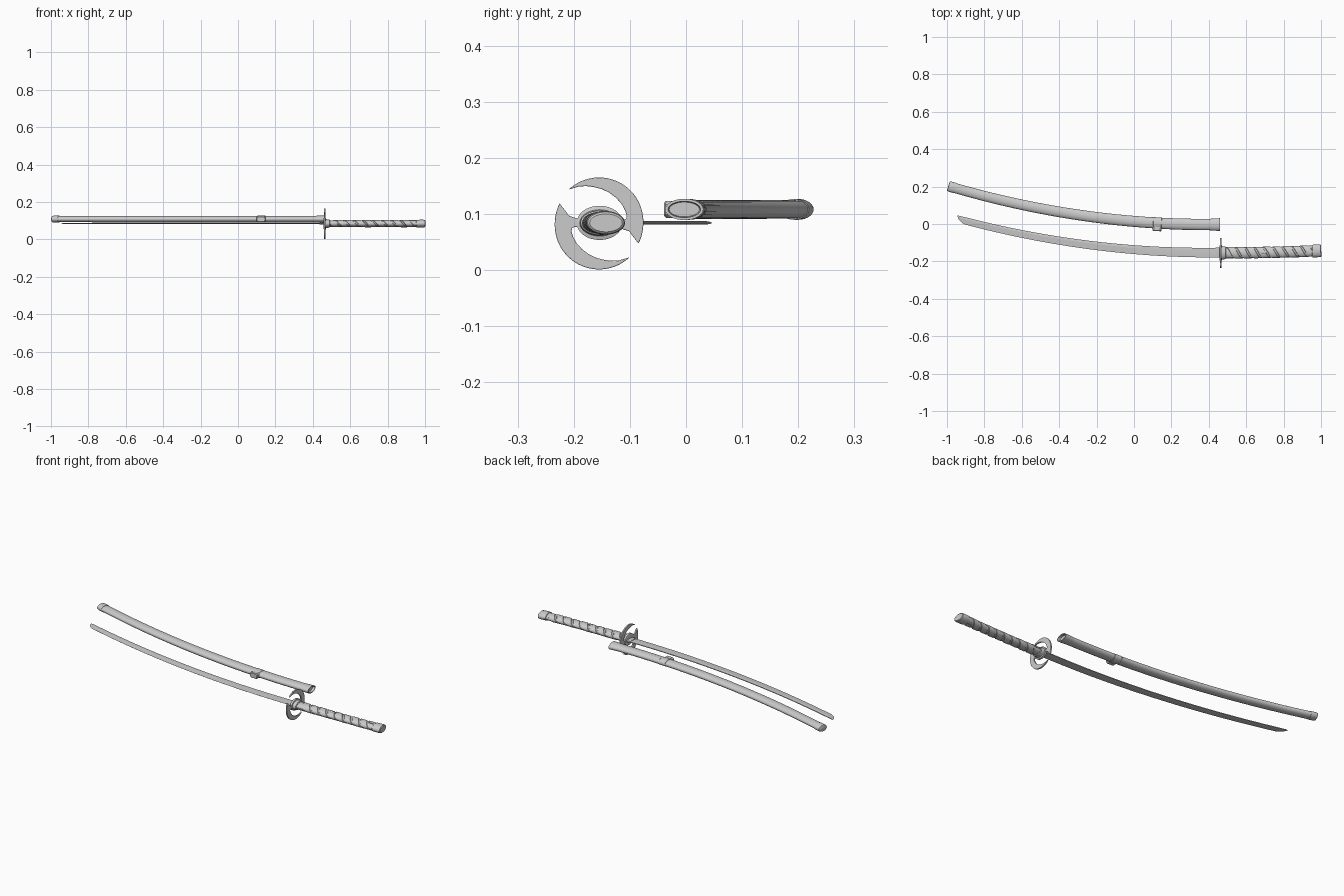
import bpy, bmesh, math
from mathutils import Vector

if "Cube" in bpy.data.objects:
    bpy.data.objects.remove(bpy.data.objects["Cube"])

SHEATH_Z, SWORD_Z = 0.108, 0.084


def sheath_y(x):
    return -0.003 + 0.106 * min(x - 0.40, 0) ** 2


def blade_y(x):
    return -0.153 + 0.1 * min(x - 0.40, 0) ** 2


def grip_y(x):
    return -0.154 + 0.04 * (x - 0.47) ** 2


def place(path, x, side, up, z0):
    """Point offset sideways and upward from a curved centre line."""
    d = (path(x + 0.001) - path(x - 0.001)) / 0.002
    n = Vector((-d, 1, 0)).normalized()
    return Vector((x, path(x), z0)) + n * side + Vector((0, 0, up))


def ellipse(path, x, a, b, z0, n=32):
    return [place(path, x, a * math.cos(2 * math.pi * i / n),
                  b * math.sin(2 * math.pi * i / n), z0) for i in range(n)]


def finish(name, bm, angle=35):
    bmesh.ops.recalc_face_normals(bm, faces=bm.faces)
    me = bpy.data.meshes.new(name)
    bm.to_mesh(me)
    bm.free()
    ob = bpy.data.objects.new(name, me)
    bpy.context.collection.objects.link(ob)
    bpy.ops.object.select_all(action='DESELECT')
    ob.select_set(True)
    bpy.context.view_layer.objects.active = ob
    bpy.ops.object.shade_smooth_by_angle(angle=math.radians(angle))
    return ob


def loft(name, rings, angle=35):
    bm = bmesh.new()
    vs = [[bm.verts.new(p) for p in r] for r in rings]
    n = len(vs[0])
    for r, s in zip(vs, vs[1:]):
        for i in range(n):
            j = (i + 1) % n
            bm.faces.new((r[i], r[j], s[j], s[i]))
    bm.faces.new(vs[0])
    bm.faces.new(vs[-1])
    return finish(name, bm, angle)


def tube(name, path, z0, stations):
    return loft(name, [ellipse(path, x, a, b, z0) for x, a, b in stations])


# Scabbard body, slightly tapered along its curve
body = []
for i in range(41):
    t = i / 40
    body.append((-0.985 + 1.43 * t, 0.0265 + 0.004 * t, 0.0165 + 0.001 * t))
tube("scabbard", sheath_y, SHEATH_Z, body)

# Scabbard end cap and recessed mouth
tube("scabbard_end_cap", sheath_y, SHEATH_Z,
     [(-0.957, 0.0265, 0.0165), (-0.957, 0.028, 0.0185), (-0.985, 0.028, 0.0185),
      (-0.991, 0.0265, 0.017), (-0.993, 0.022, 0.013)])
tube("scabbard_mouth", sheath_y, SHEATH_Z,
     [(0.40, 0.0300, 0.0174), (0.43, 0.0325, 0.0185), (0.46, 0.0340, 0.0190),
      (0.46, 0.0290, 0.0145), (0.447, 0.0270, 0.0130)])

# Cord band and knob on the scabbard
tube("scabbard_band", sheath_y, SHEATH_Z,
     [(0.102, 0.029, 0.017), (0.104, 0.0305, 0.0185),
      (0.146, 0.0305, 0.0185), (0.148, 0.029, 0.017)])
loft("cord_knob", [[place(sheath_y, 0.125 + sx * w, y, sz * h, SHEATH_Z)
                    for sx, sz in ((-1, -.6), (-.7, -1), (.7, -1), (1, -.6),
                                   (1, .6), (.7, 1), (-.7, 1), (-1, .6))]
                   for y, w, h in ((-0.02, .024, .015), (-0.040, .024, .015),
                                   (-0.043, .021, .012))])

# Blade: flat spine, ridge line and cutting edge sweeping up to the point
stations = [(0.47 - 1.37 * i / 40, 0.026 - 0.007 * i / 40, -1) for i in range(41)]
stations += [(-0.917, .0187, -.75), (-0.932, .0184, -.3),
             (-0.942, .018, .25), (-0.949, .018, .93)]
rings = []
for x, w, e in stations:
    lo, ridge = e * w, w - 0.3 * (w - e * w)
    k = min(1, (1 - e) / 1.2)
    rings.append([place(blade_y, x, s, u * k, SWORD_Z) for s, u in
                  ((w, .002), (ridge, .0032), (lo, .0002), (lo, -.0002),
                   (ridge, -.0032), (w, -.002))])
loft("blade", rings, 10)

# Blade collar
loft("blade_collar", [[place(blade_y, x, s, u, SWORD_Z) for s, u in
                       ((w, .004), (0, .005), (-w, .0015), (-w, -.0015),
                        (0, -.005), (w, -.004))]
                      for x, w in ((0.435, .0265), (0.462, .0275))], 20)

# Guard: two mirrored crescents joined by flared tabs
outer = [(0.079 + 0.003 * max(0, math.sin(a)), a) for a in
         (math.radians(-27 + 159 * i / 28) for i in range(29))]
crescent = [(r * math.cos(a), r * math.sin(a)) for r, a in outer]
crescent += [(-.035, .066), (-.022, .0665), (-.010, .065), (.004, .0615),
             (.018, .055), (.030, .046), (.040, .035), (.046, .024),
             (.0495, .014), (.048, .008), (.042, .006), (.025, .010),
             (.025, -.010), (.042, -.010), (.054, -.014), (.058, -.020)]
bm = bmesh.new()
for sign in (1, -1):
    face = bm.faces.new([bm.verts.new((0.460, -0.155 + sign * y, 0.083 + sign * z))
                         for y, z in crescent])
    ext = bmesh.ops.extrude_face_region(bm, geom=[face], use_keep_orig=True)
    bmesh.ops.translate(bm, vec=(0.008, 0, 0),
                        verts=[v for v in ext["geom"] if isinstance(v, bmesh.types.BMVert)])
guard = finish("guard", bm)
bev = guard.modifiers.new("soft_edge", 'BEVEL')
bev.width, bev.segments = 0.0012, 2
tube("guard_washer", grip_y, SWORD_Z,
     [(0.458, .039, .029), (0.459, .041, .0305), (0.470, .041, .0305), (0.471, .039, .029)])

# Grip collar, core and pommel cap
tube("grip_collar", grip_y, SWORD_Z,
     [(0.469, .034, .022), (0.471, .0355, .0235), (0.488, .034, .0215), (0.491, .031, .018)])


def waist(x):
    t = (x - 0.72) / 0.25
    return 0.0275 + 0.002 * t * t, 0.0160 + 0.001 * t * t


tube("grip_core", grip_y, SWORD_Z,
     [(0.48 + 0.49 * i / 20, *waist(0.48 + 0.49 * i / 20)) for i in range(21)])
tube("pommel_cap", grip_y, SWORD_Z,
     [(0.952, .031, .018), (0.954, .0335, .0205), (0.990, .0345, .0210),
      (0.998, .0325, .0195), (1.001, .029, .016)])

# Crossing cord wraps: opposite spirals that make diamonds on the broad faces
PITCH, START, TURNS, STEPS = 0.1, 0.510, 4.3, 28
for hand, lift in ((1, 0.0030), (-1, 0.0024)):
    rings = []
    for i in range(int(TURNS * STEPS) + 1):
        ang = 2 * math.pi * i / STEPS
        x = START + PITCH * i / STEPS
        side, up = math.cos(ang), hand * math.sin(ang)
        if hand < 0:
            side = -side
        ring = []
        for dx, h in ((-.021, -.001), (-.018, lift), (.018, lift), (.021, -.001)):
            a, b = waist(x + dx)
            ring.append(place(grip_y, x + dx, (a + h) * side, (b + h) * up, SWORD_Z))
        rings.append(ring)
    loft("grip_wrap_right" if hand > 0 else "grip_wrap_left", rings, 40)

# Small oval ornaments tucked under the wrap
for sign, name in ((1, "grip_ornament_top"), (-1, "grip_ornament_bottom")):
    bpy.ops.mesh.primitive_uv_sphere_add(segments=16, ring_count=8, radius=1,
                                         location=(0.695, grip_y(0.695), SWORD_Z + sign * .0165))
    ob = bpy.context.object
    ob.name = name
    ob.scale = (0.022, 0.006, 0.004)
    bpy.ops.object.shade_smooth_by_angle(angle=math.radians(40))
